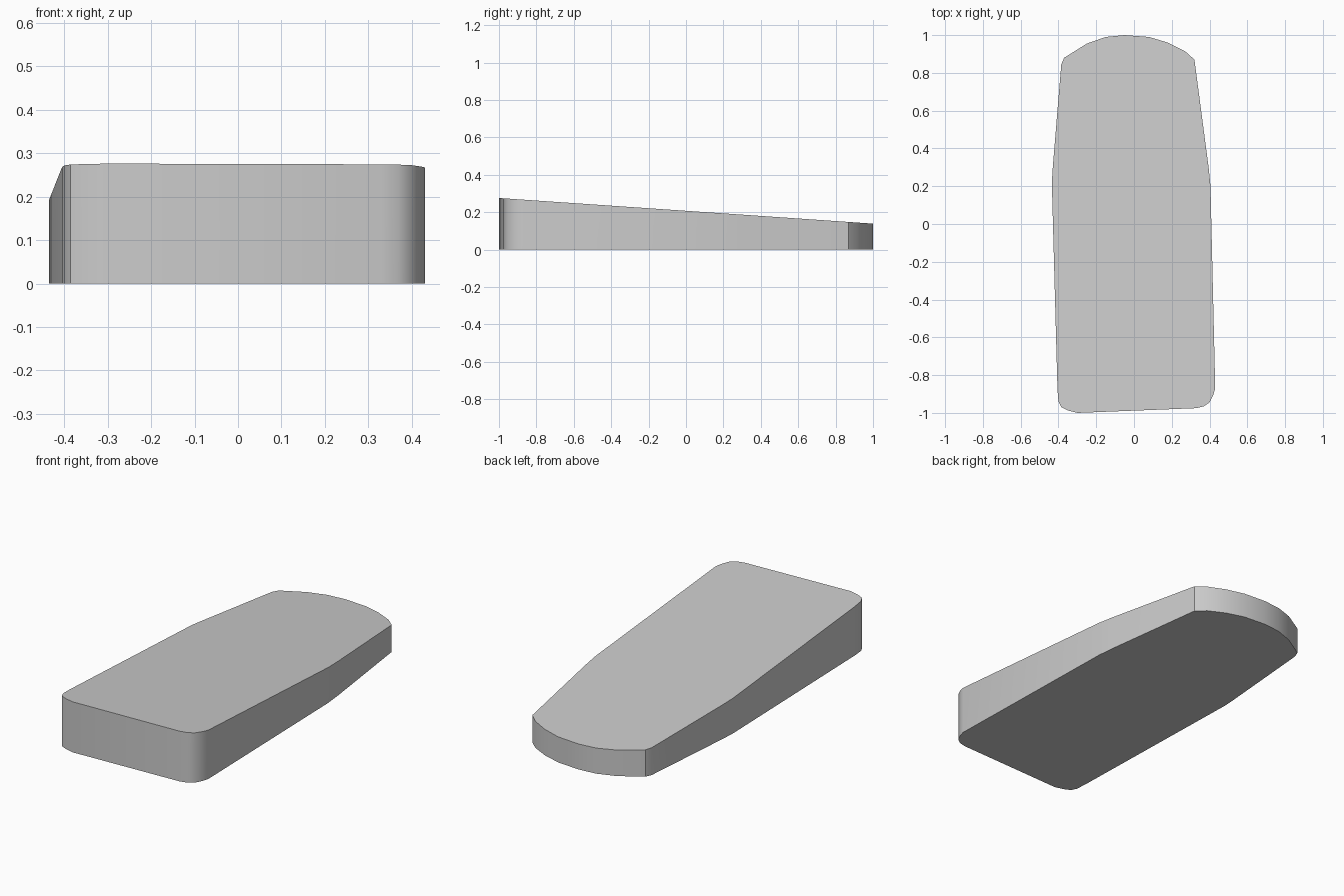
import bpy, bmesh, math

if "Cube" in bpy.data.objects:
    bpy.data.objects.remove(bpy.data.objects["Cube"])

# Plan outline, counter-clockwise from the front left
OUTLINE = [
    (-0.30, -1.0), (0.33, -0.975), (0.37, -0.965), (0.40, -0.945), (0.42, -0.905),
    (0.43, -0.87), (0.405, 0.20), (0.395, 0.30), (0.32, 0.87), (0.27, 0.915),
    (0.18, 0.96), (0.08, 0.99), (-0.05, 1.0), (-0.15, 0.99), (-0.25, 0.955),
    (-0.37, 0.88), (-0.385, 0.845), (-0.43, 0.30), (-0.435, 0.22), (-0.405, -0.88),
    (-0.40, -0.94), (-0.385, -0.97), (-0.35, -0.987),
]


def top_height(y):
    return 0.2075 - 0.0685 * y


mat = bpy.data.materials.new("light grey")
mat.diffuse_color = (0.6, 0.6, 0.6, 1)
mat.use_nodes = True
mat.node_tree.nodes["Principled BSDF"].inputs["Base Color"].default_value = mat.diffuse_color

# Wedge body: flat base, straight walls and a top sloping down to the back
bm = bmesh.new()
base = [bm.verts.new((x, y, 0)) for x, y in OUTLINE]
top = [bm.verts.new((x, y, top_height(y))) for x, y in OUTLINE]
n = len(OUTLINE)
bm.faces.new(base[::-1])
bm.faces.new(top)
for i in range(n):
    j = (i + 1) % n
    bm.faces.new((base[i], base[j], top[j], top[i]))
mesh = bpy.data.meshes.new("wedge_body")
bm.to_mesh(mesh)
bm.free()
mesh.materials.append(mat)
body = bpy.data.objects.new("wedge_body", mesh)
bpy.context.collection.objects.link(body)

# Smooth rounded walls with crisp top and bottom rims
bpy.context.view_layer.objects.active = body
body.select_set(True)
bpy.ops.object.shade_smooth_by_angle(angle=math.radians(30))
